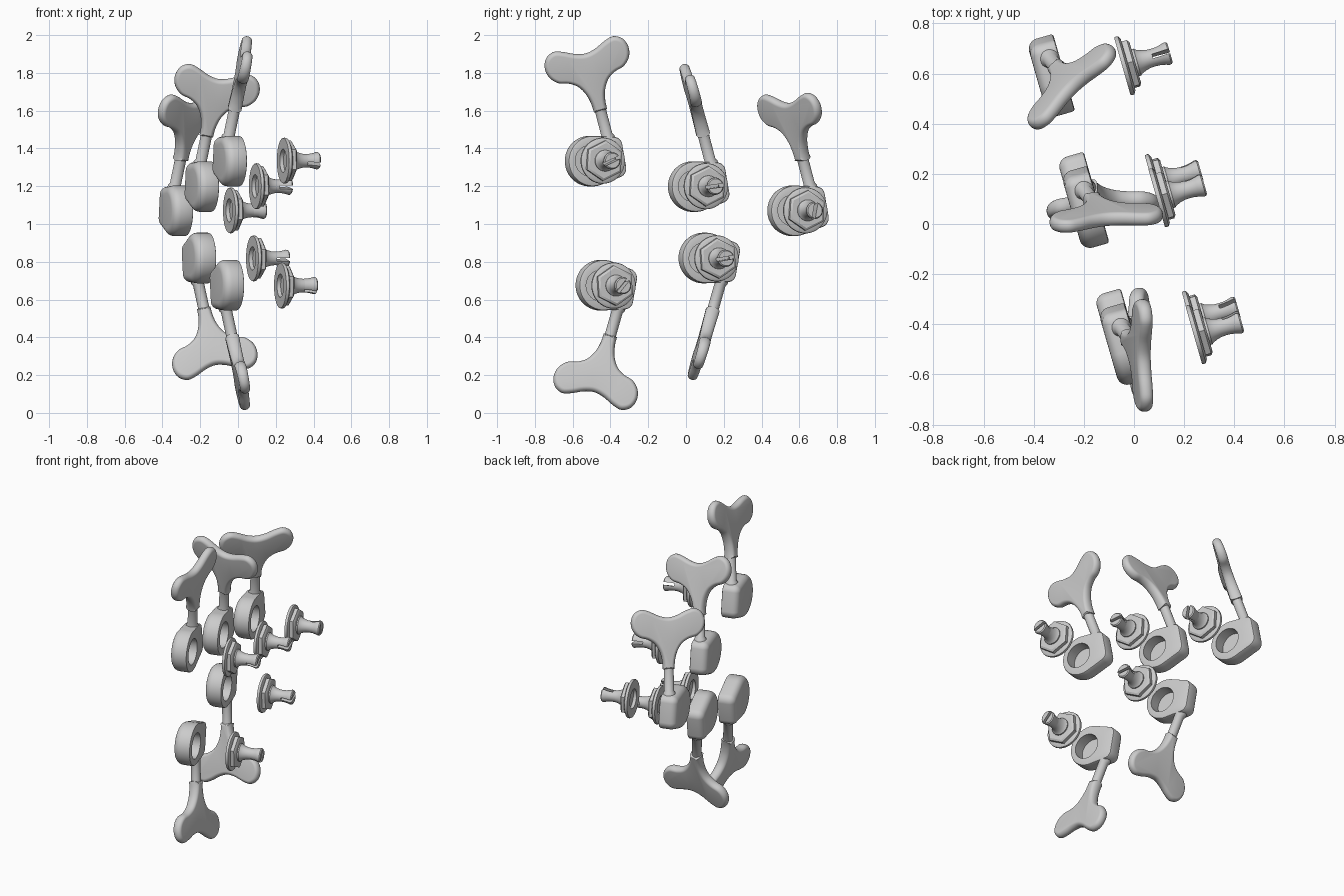
import bpy, bmesh
from math import sin, cos, asin, pi, radians, sqrt
from mathutils import Matrix, Vector

if "Cube" in bpy.data.objects:
    bpy.data.objects.remove(bpy.data.objects["Cube"])

YAW, ROLL, LEAN = radians(16), radians(16), radians(7)
N = 64


def loft(name, loops, mat):
    """Skin closed loops of equal length and cap both ends."""
    bm = bmesh.new()
    rings = [[bm.verts.new(p) for p in loop] for loop in loops]
    for r0, r1 in zip(rings, rings[1:]):
        n = len(r0)
        for i in range(n):
            j = (i + 1) % n
            bm.faces.new((r0[i], r0[j], r1[j], r1[i]))
    bm.faces.new(rings[0])
    bm.faces.new(rings[-1])
    bm.transform(mat)
    bmesh.ops.recalc_face_normals(bm, faces=bm.faces)
    me = bpy.data.meshes.new(name)
    bm.to_mesh(me)
    bm.free()
    ob = bpy.data.objects.new(name, me)
    bpy.context.collection.objects.link(ob)


def circle(x, r, n=N):
    return [(x, r * cos(2 * pi * i / n), r * sin(2 * pi * i / n)) for i in range(n)]


def hull(x, inset):
    """Outline around the gear circle and the two corners of the worm housing."""
    discs = [(.014, -.006, .134), (.15, .04, .046), (.134, -.08, .05)]
    pts = []
    for i in range(N):
        c, s = cos(2 * pi * (i + .5) / N), sin(2 * pi * (i + .5) / N)
        y, z, r = max(discs, key=lambda d: d[0] * c + d[1] * s + d[2])
        pts.append((x, y + (r - inset) * c, z + (r - inset) * s))
    return pts


def half_disc(x, r, gap):
    a = asin(gap / r)
    return [(x, r * cos(a + (pi - 2 * a) * i / 16), r * sin(a + (pi - 2 * a) * i / 16))
            for i in range(17)]


def smooth(pts, steps=4):
    """Catmull-Rom curve through an open list of points."""
    p = [Vector(q) for q in pts]
    p = [2 * p[0] - p[1]] + p + [2 * p[-1] - p[-2]]
    out = []
    for i in range(1, len(p) - 2):
        a, b, c, d = p[i - 1:i + 3]
        for k in range(steps):
            t = k / steps
            out.append(.5 * (2 * b + (c - a) * t + (2 * a - 5 * b + 4 * c - d) * t * t
                             + (3 * b - a - 3 * c + d) * t ** 3))
    return out + [p[-2]]


# right half of the key outline: (across, up)
HALF = [(.036, .24), (.039, .29), (.053, .345), (.083, .395), (.127, .425), (.18, .442),
        (.218, .482), (.229, .535), (.21, .585), (.165, .61), (.115, .598), (.055, .57)]


def key(name, mat):
    outline = smooth(HALF + [(0, .558)] + [(-w, u) for w, u in reversed(HALF)])
    n = len(outline)
    normals = []
    for i in range(n):
        t = (outline[(i + 1) % n] - outline[i]).normalized() + (outline[i] - outline[i - 1]).normalized()
        normals.append(Vector((t.y, -t.x)).normalized())
    depth = .022
    loops = []
    for k in range(-6, 7):                       # rounded rim from back to front
        f = sin(k * pi / 12)
        inset = depth * (1 - sqrt(max(0, 1 - f * f)))
        loop = []
        for p, nm in zip(outline, normals):
            q = p - nm * inset
            h = .037 - .03 * (q.y - .24)
            loop.append((h * f, q.x, q.y))
        loops.append(loop)
    loft(name, loops, mat)


def tuner(tag, pos, twist, slot, flip):
    frame = Matrix.Rotation(YAW, 4, 'Z') @ Matrix.Rotation(ROLL, 4, 'X')
    if flip:
        frame = Matrix.Scale(-1, 4, (0, 0, 1)) @ frame
    axis = Vector((cos(YAW), sin(YAW), 0))
    at_bush = Matrix.Translation(pos) @ frame
    at_case = Matrix.Translation(Vector(pos) - .298 * axis) @ frame

    # gear casing with a blind round socket
    shell = [(-.055 + .042 * (1 - cos(a)), .042 * (1 - sin(a)))
             for a in (i * pi / 12 for i in range(7))]
    shell += [(.046, 0), (.053, .003), (.056, .01)]
    loft("casing_" + tag, [hull(x, d) for x, d in shell]
         + [circle(.056, .082), circle(-.02, .082)], at_case)

    # stem and butterfly key, leaning slightly towards the post
    at_stem = (at_case @ Matrix.Translation((.006, .138, 0)) @ Matrix.Rotation(LEAN, 4, 'Y')
               @ Matrix.Rotation(radians(2.5 if flip else 1.2), 4, 'X'))
    upright = at_stem @ Matrix.Rotation(-pi / 2, 4, 'Y')
    loft("stem_" + tag, [circle(x, r, 32) for x, r in
                         ((.03, .04), (.094, .038), (.106, .03), (.27, .03))], upright)
    key("key_" + tag, at_stem @ Matrix.Rotation(-radians(twist), 4, 'Z'))

    # washer and string post with hollow underside
    loft("washer_post_" + tag, [circle(x, r) for x, r in (
        (.03, .06), (-.012, .062), (-.012, .119), (-.004, .122), (.004, .12), (.012, .106),
        (.012, .056), (.05, .056), (.056, .05), (.075, .042), (.095, .037), (.115, .036))], at_bush)
    # hexagonal nut
    at_nut = at_bush @ Matrix.Rotation(radians(10), 4, 'X')
    loft("hex_nut_" + tag, [circle(x, r, 6) for x, r in
                            ((.008, .107), (.034, .107), (.042, .094))], at_nut)
    # split post tip
    for k in (0, 180):
        turn = Matrix.Rotation(radians(slot * (-1 if flip else 1) + k) - ROLL, 4, 'X')
        loft("post_prong_%s_%d" % (tag, k > 0), [half_disc(x, r, .009) for x, r in (
            (.113, .036), (.135, .037), (.155, .041), (.172, .046), (.18, .045), (.186, .039))],
            at_bush @ turn)


for args in (("upper_a", (.25, -.44, 1.335), 15, 25, False),
             ("upper_b", (.102, .106, 1.2), 103, 8, False),
             ("upper_c", (-.035, .632, 1.072), 63, 80, False),
             ("lower_a", (.235, -.383, .674), 15, 50, True),
             ("lower_b", (.087, .162, .818), 103, 10, True)):
    tuner(*args)

bpy.ops.object.select_all(action='SELECT')
bpy.context.view_layer.objects.active = bpy.context.selected_objects[0]
bpy.ops.object.shade_smooth_by_angle(angle=radians(35))
